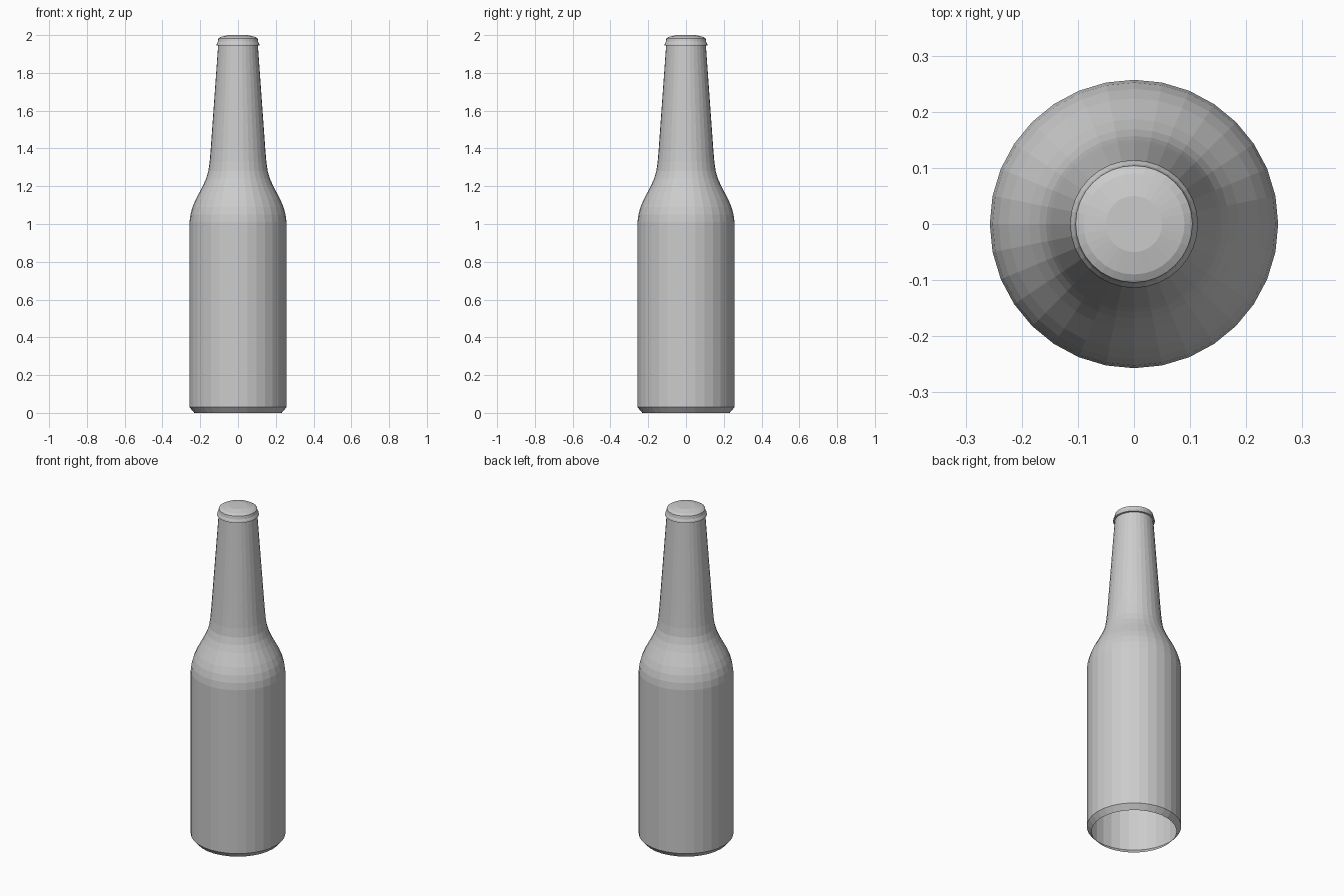
import bpy, bmesh, math

if "Cube" in bpy.data.objects:
    bpy.data.objects.remove(bpy.data.objects["Cube"])

SEGMENTS = 32


def lathe(name, profile):
    """Spin a (radius, height) profile around z; radius 0 closes the end."""
    bm = bmesh.new()
    verts = [bm.verts.new((r, 0, z)) for r, z in profile]
    edges = [bm.edges.new(pair) for pair in zip(verts, verts[1:])]
    bmesh.ops.spin(bm, geom=verts + edges, cent=(0, 0, 0), axis=(0, 0, 1),
                   angle=math.tau, steps=SEGMENTS, use_duplicate=False)
    bmesh.ops.remove_doubles(bm, verts=bm.verts, dist=1e-5)
    bmesh.ops.recalc_face_normals(bm, faces=bm.faces)
    # Outward normals on open shells
    if sum(f.normal.dot(f.calc_center_median()) for f in bm.faces) < 0:
        bmesh.ops.reverse_faces(bm, faces=bm.faces)
    mesh = bpy.data.meshes.new(name)
    bm.to_mesh(mesh)
    bm.free()
    obj = bpy.data.objects.new(name, mesh)
    bpy.context.collection.objects.link(obj)
    return obj


# Bottle shell, open underneath, with bevelled foot, shoulder and tapered neck
lathe("bottle_body", [
    (0.231, 0.0), (0.257, 0.03), (0.257, 1.01), (0.252, 1.05),
    (0.241, 1.09), (0.224, 1.13), (0.187, 1.2), (0.169, 1.24),
    (0.157, 1.28), (0.150, 1.33), (0.145, 1.39), (0.105, 1.95),
])

# Crown cap with a flared lip and a slightly domed top
lathe("bottle_cap", [
    (0.104, 1.944), (0.114, 1.946), (0.112, 1.955), (0.107, 1.965),
    (0.104, 1.983), (0.09, 1.991), (0.05, 2.0), (0.0, 2.0),
])
